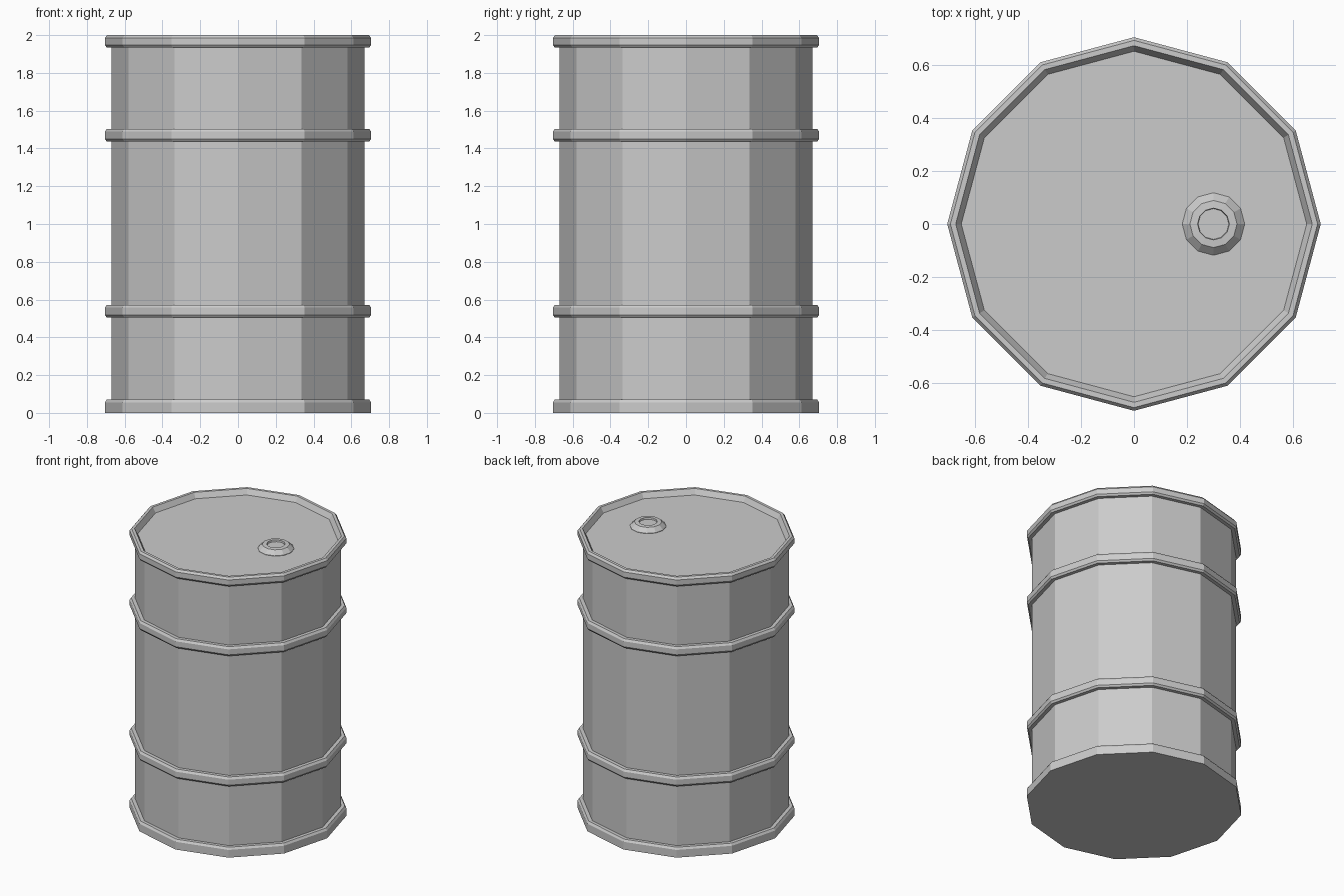
import bpy, bmesh
from math import cos, sin, pi

if "Cube" in bpy.data.objects:
    bpy.data.objects.remove(bpy.data.objects["Cube"])


def lathe(name, profile, sides, loc=(0, 0, 0)):
    """Revolve (radius, z) points around z, with flat end caps."""
    bm = bmesh.new()
    rings = [[bm.verts.new((r * cos(2 * pi * i / sides), r * sin(2 * pi * i / sides), z))
              for i in range(sides)] for r, z in profile]
    for a, b in zip(rings, rings[1:]):
        for i in range(sides):
            j = (i + 1) % sides
            bm.faces.new((a[i], a[j], b[j], b[i]))
    bm.faces.new(rings[0][::-1])
    bm.faces.new(rings[-1])
    mesh = bpy.data.meshes.new(name)
    bm.to_mesh(mesh)
    bm.free()
    ob = bpy.data.objects.new(name, mesh)
    ob.location = loc
    bpy.context.collection.objects.link(ob)
    return ob


BODY, RIM = 0.67, 0.705


def hoop(z):
    """Raised, chamfered hoop profile starting at height z."""
    return [(BODY, z), (RIM - 0.01, z), (RIM, z + 0.013), (RIM, z + 0.052),
            (RIM - 0.01, z + 0.067), (BODY, z + 0.067)]


# Barrel shell: base rim, two hoops, top rim and recessed lid
profile = [(RIM, 0), (RIM, 0.055), (RIM - 0.01, 0.07), (BODY, 0.07)]
profile += hoop(0.505) + hoop(1.437)
profile += [(BODY, 1.935), (RIM - 0.01, 1.935), (RIM, 1.948), (RIM, 1.985),
            (RIM - 0.012, 2.0), (BODY + 0.003, 2.0), (0.652, 1.963)]
lathe("barrel", profile, 12)

# Filler cap on the lid, with a shallow dished top
lathe("filler_cap", [(0.118, 1.96), (0.118, 1.966), (0.089, 1.995), (0.06, 1.997),
                     (0.058, 1.985)], 12, (0.3, 0, 0))
